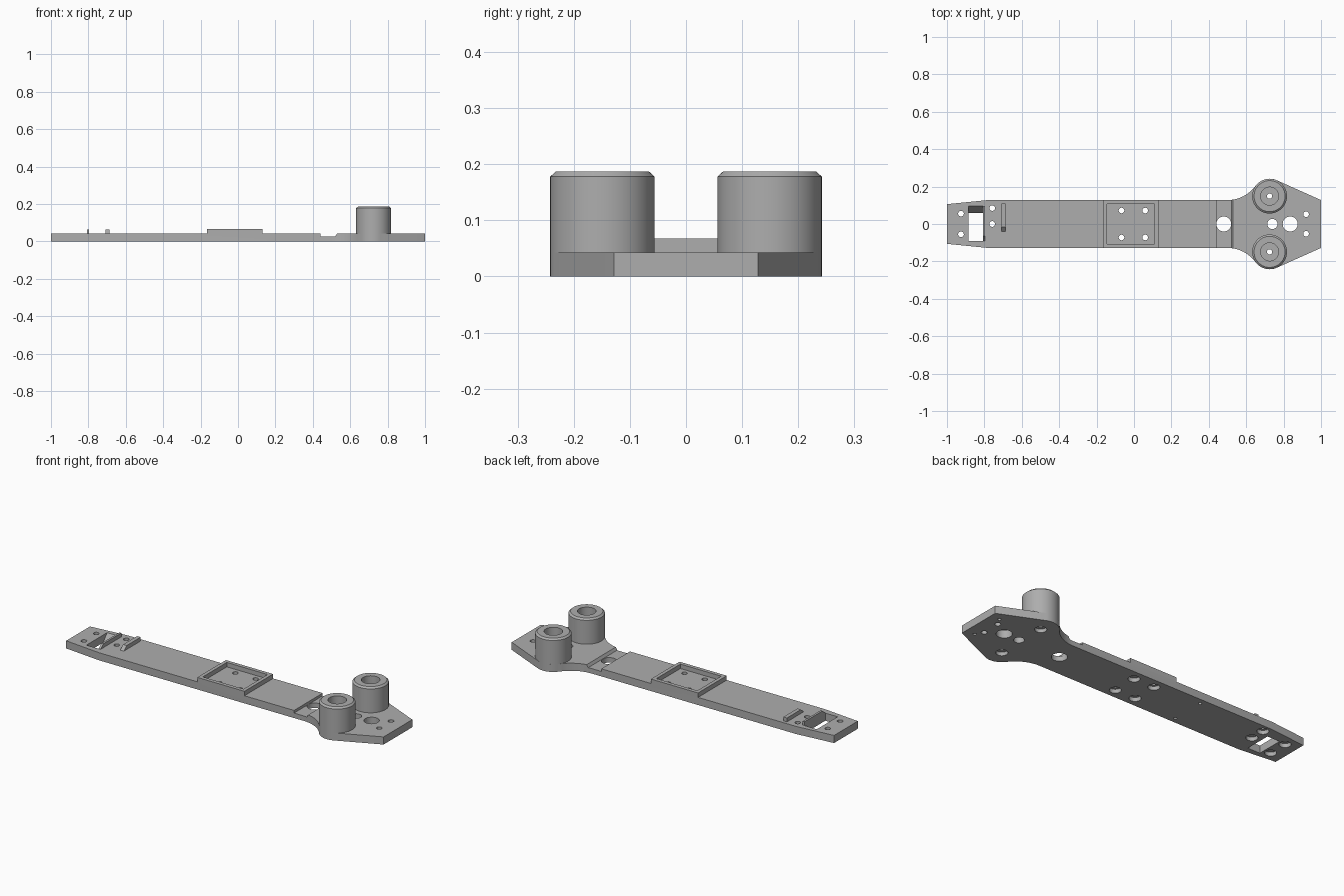
import bpy, bmesh
from math import sin, cos, radians
from mathutils import Vector

if "Cube" in bpy.data.objects:
    bpy.data.objects.remove(bpy.data.objects["Cube"])

THICK = 0.043          # plate thickness
HALF_W = 0.128         # half width of the arm
BOSS_X, BOSS_Y, BOSS_R = 0.725, 0.149, 0.093

grey = bpy.data.materials.new("plain grey")
grey.use_nodes = True
colour = (0.42, 0.42, 0.42, 1)
grey.diffuse_color = colour
grey.node_tree.nodes["Principled BSDF"].inputs["Base Color"].default_value = colour


def finish(name, bm):
    bmesh.ops.recalc_face_normals(bm, faces=bm.faces)
    mesh = bpy.data.meshes.new(name)
    bm.to_mesh(mesh)
    bm.free()
    obj = bpy.data.objects.new(name, mesh)
    bpy.context.collection.objects.link(obj)
    mesh.materials.append(grey)
    return obj


def prism(name, points, offset):
    """Extrude a closed 3D polygon along an offset."""
    bm = bmesh.new()
    face = bm.faces.new([bm.verts.new(p) for p in points])
    result = bmesh.ops.extrude_face_region(bm, geom=[face], use_keep_orig=True)
    moved = [v for v in result["geom"] if isinstance(v, bmesh.types.BMVert)]
    bmesh.ops.translate(bm, verts=moved, vec=offset)
    return finish(name, bm)


def box(name, x0, x1, y0, y1, z0, z1):
    corners = [(x0, y0, z0), (x1, y0, z0), (x1, y1, z0), (x0, y1, z0)]
    return prism(name, corners, (0, 0, z1 - z0))


def lathe(name, x, y, profile, sides=40):
    """Stack of rings from (radius, height) pairs, capped at both ends."""
    bm = bmesh.new()
    rings = []
    for r, z in profile:
        rings.append([bm.verts.new((x + r * cos(radians(360 * i / sides)),
                                    y + r * sin(radians(360 * i / sides)), z))
                      for i in range(sides)])
    for low, high in zip(rings, rings[1:]):
        for i in range(sides):
            j = (i + 1) % sides
            bm.faces.new((low[i], low[j], high[j], high[i]))
    bm.faces.new(rings[0])
    bm.faces.new(rings[-1])
    return finish(name, bm)


def cut(cutter, *targets):
    """Subtract the cutter from every target, then discard it."""
    cutter.hide_render = True
    for target in targets:
        mod = target.modifiers.new("cut", 'BOOLEAN')
        mod.operation = 'DIFFERENCE'
        mod.solver = 'EXACT'
        mod.object = cutter
        with bpy.context.temp_override(object=target, active_object=target):
            bpy.ops.object.modifier_apply(modifier=mod.name)
    bpy.data.objects.remove(cutter)


def arc(cx, cy, r, start, end, steps):
    return [Vector((cx + r * cos(radians(start + (end - start) * i / steps)),
                    cy + r * sin(radians(start + (end - start) * i / steps)), 0))
            for i in range(steps + 1)]


# Base plate: tapered tail, straight arm, fillets into the wide head
fillet = 0.185
upper = [Vector((-1, 0.106, 0)), Vector((-0.78, HALF_W, 0))]
upper += arc(0.5, HALF_W + fillet, fillet, 270, 324, 12)
upper += arc(BOSS_X, BOSS_Y, BOSS_R, 143, 66, 14)
upper.append(Vector((1, HALF_W, 0)))
lower = [Vector((p.x, -p.y, 0)) for p in reversed(upper)]
plate = prism("base_plate", upper + lower, (0, 0, THICK))

# Twin round bosses with chamfered rims
bosses = {}
for side, name in ((1, "left_boss"), (-1, "right_boss")):
    bosses[side] = lathe(name, BOSS_X, side * BOSS_Y,
                         [(BOSS_R, THICK), (BOSS_R, 0.178), (0.083, 0.187)], 64)

# Raised rectangular tray rim
tray = box("tray_rim", -0.165, 0.13, -HALF_W, HALF_W, THICK, 0.068)
cut(box("tray_pocket", -0.145, 0.11, -0.107, 0.107, 0, 0.1), tray)

# Cross groove between arm and head, with a sloping far wall
groove = [(0.44, -0.3, 0.028), (0.521, -0.3, 0.028), (0.53, -0.3, THICK),
          (0.53, -0.3, 0.1), (0.44, -0.3, 0.1)]
cut(prism("groove", groove, (0, 0.6, 0)), plate)

# Slot in the tail with one ramped end
slot = [(-0.885, -0.09, -0.01), (-0.885, 0.052, -0.01), (-0.885, 0.095, THICK),
        (-0.885, 0.095, 0.1), (-0.885, -0.09, 0.1)]
cut(prism("slot", slot, (0.077, 0, 0)), plate)

# Low retaining ribs with one sloping end each
for name, x, width, y0, y1 in (("slot_rib", -0.808, 0.012, -0.09, 0.095),
                               ("tail_rib", -0.708, 0.022, -0.04, 0.11)):
    rib = [(x, y0, THICK), (x, y1, THICK), (x, y1, 0.065), (x, y0 + 0.025, 0.065)]
    prism(name, rib, (width, 0, 0))

# Boss bores: wide from the top, narrow through, recessed underneath
for side, boss in bosses.items():
    bore = [(0.03, -0.1), (0.03, 0.02), (0.014, 0.02),
            (0.014, 0.1), (0.048, 0.1), (0.048, 0.3)]
    cut(lathe("bore", BOSS_X, side * BOSS_Y, bore), plate, boss)

# Plain through holes in the head
for x, y, r in ((0.48, 0, 0.04), (0.74, 0, 0.027), (0.835, 0, 0.04),
                (0.92, 0.052, 0.015), (0.92, -0.052, 0.015)):
    cut(lathe("hole", x, y, [(r, -0.1), (r, 0.1)]), plate)

# Screw holes recessed from below, in the tray and the tail
screws = [(x, y) for x in (-0.067, 0.06) for y in (-0.072, 0.072)]
screws += [(-0.925, -0.055), (-0.925, 0.055), (-0.758, 0), (-0.758, 0.085)]
for x, y in screws:
    cut(lathe("screw_hole", x, y, [(0.03, -0.1), (0.03, 0.022),
                                   (0.015, 0.022), (0.015, 0.1)]), plate)

# Tiny blind holes underneath
for x in (-0.345, 0.945):
    for y in (-0.095, 0.095):
        cut(lathe("pin_hole", x, y, [(0.009, -0.1), (0.009, 0.02)], 20), plate)

# Smooth the round walls, keep the edges crisp
for obj in [plate, tray, *bosses.values()]:
    bpy.ops.object.select_all(action='DESELECT')
    obj.select_set(True)
    bpy.context.view_layer.objects.active = obj
    bpy.ops.object.shade_smooth_by_angle(angle=radians(25))
